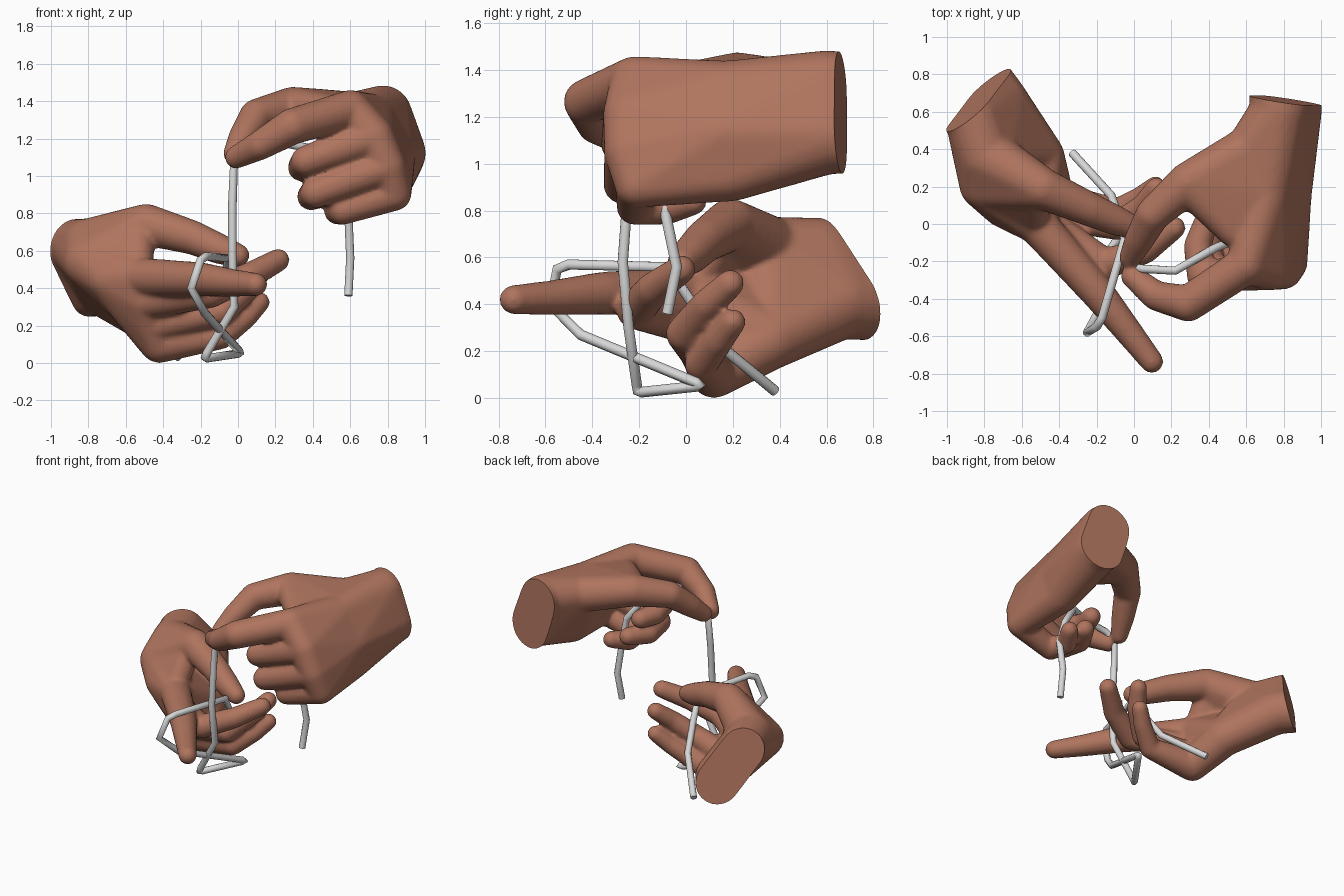
import bpy, bmesh
from mathutils import Vector


def material(name, rgb):
    m = bpy.data.materials.new(name)
    m.diffuse_color = (*rgb, 1)
    return m


skin = material("warm skin", (0.43, 0.175, 0.112))
cord_mat = material("pale grey cord", (0.68, 0.68, 0.68))

# Unit ball directions shared by every hull
ball = bmesh.new()
bmesh.ops.create_icosphere(ball, subdivisions=3, radius=1)
UNIT = [v.co.copy() for v in ball.verts]
ball.free()


def hull(bm, balls):
    """Convex skin around a few balls (x, y, z, radius)."""
    verts = [bm.verts.new(Vector((x, y, z)) + u * r) for x, y, z, r in balls for u in UNIT]
    bmesh.ops.convex_hull(bm, input=verts)
    loose = [v for v in verts if v.is_valid and not v.link_faces]
    bmesh.ops.delete(bm, geom=loose, context='VERTS')


def hand(name, masses, chains, cut_co, cut_no):
    """Palm masses and finger chains fused into one skin, cut flat at the wrist."""
    bm = bmesh.new()
    for m in masses:
        hull(bm, m)
    for c in chains:
        for a, b in zip(c, c[1:]):
            hull(bm, [a, b])
    raw = bpy.data.meshes.new(name + "_raw")
    bm.to_mesh(raw)
    bm.free()
    ob = bpy.data.objects.new(name, raw)
    bpy.context.collection.objects.link(ob)
    rm = ob.modifiers.new("fuse", 'REMESH')
    rm.mode = 'VOXEL'
    rm.voxel_size = 0.012
    sm = ob.modifiers.new("soften", 'SMOOTH')
    sm.factor = 0.5
    sm.iterations = 14
    dg = bpy.context.evaluated_depsgraph_get()
    mesh = bpy.data.meshes.new_from_object(ob.evaluated_get(dg))
    ob.modifiers.clear()
    ob.data = mesh
    bm = bmesh.new()
    bm.from_mesh(mesh)
    g = bm.verts[:] + bm.edges[:] + bm.faces[:]
    bmesh.ops.bisect_plane(bm, geom=g, plane_co=cut_co, plane_no=cut_no, clear_outer=True)
    bmesh.ops.holes_fill(bm, edges=[e for e in bm.edges if e.is_boundary], sides=0)
    bm.to_mesh(mesh)
    bm.free()
    mesh.materials.clear()
    mesh.materials.append(skin)
    bpy.ops.object.select_all(action='DESELECT')
    ob.select_set(True)
    bpy.context.view_layer.objects.active = ob
    bpy.ops.object.shade_smooth_by_angle(angle=0.9)
    return ob


# Upper hand: pinches the cord between thumb and index, other fingers curled
k_i, k_m = (0.60, -0.22, 1.355, .105), (0.73, -0.25, 1.21, .105)
k_r, k_p = (0.80, -0.25, 1.05, .10), (0.835, -0.21, 0.905, .093)
wr_a, wr_b = (0.775, 0.60, 1.33, .155), (0.84, 0.60, 1.12, .165)
low, back, top = (0.81, 0.20, 0.96, .12), (0.83, 0.15, 1.12, .12), (0.71, 0.17, 1.31, .13)
t_base, t_mcp = (0.62, 0.40, 1.32, .13), (0.29, 0.22, 1.365, .112)
hand("upper_hand", [
    [(0.76, 0.80, 1.32, .15), (0.84, 0.80, 1.12, .16), wr_a, wr_b],
    [wr_a, wr_b, low, back, top, t_base],
    [back, top, k_i, k_m],
    [low, back, top, k_m, k_r],
    [low, back, k_r, k_p],
    [t_base, t_mcp, top],
    [t_mcp, (0.53, -0.04, 1.34, .085), top],
], [
    [t_base, t_mcp, (0.10, 0.05, 1.32, .093), (0.03, -0.08, 1.21, .08), (-0.02, -0.18, 1.12, .06)],
    [k_i, (0.29, -0.425, 1.265, .098), (0.12, -0.385, 1.165, .08), (-0.01, -0.28, 1.10, .062)],
    [k_m, (0.365, -0.28, 1.08, .083), (0.34, -0.12, 1.045, .075), (0.38, 0.0, 1.04, .066)],
    [k_r, (0.415, -0.27, 0.91, .083), (0.39, -0.11, 0.89, .075), (0.46, 0.03, 0.90, .064)],
    [k_p, (0.56, -0.22, 0.815, .077), (0.53, -0.08, 0.81, .07), (0.60, 0.03, 0.84, .06)],
], (0.81, 0.66, 1.21), (0.16, 1, 0.05))

# Lower hand: index points forward, thumb presses down, other fingers cupped
k_i, k_m = (-0.52, 0.0, 0.455, .108), (-0.50, 0.01, 0.33, .10)
k_r, k_p = (-0.47, 0.07, 0.205, .10), (-0.42, 0.12, 0.105, .106)
wr_a, wr_b = (-0.86, 0.56, 0.62, .15), (-0.72, 0.66, 0.40, .15)
heel, side = (-0.50, 0.36, 0.25, .13), (-0.80, 0.21, 0.54, .135)
rim = (-0.70, 0.09, 0.45, .11)
t_base, t_mcp = (-0.79, 0.36, 0.62, .155), (-0.49, 0.19, 0.74, .112)
hand("lower_hand", [
    [(-0.98, 0.71, 0.62, .155), (-0.83, 0.80, 0.40, .155), wr_a, wr_b],
    [wr_a, wr_b, heel, side, t_base],
    [side, heel, rim, k_i, k_m],
    [side, heel, rim, k_m, k_r],
    [heel, rim, k_r, k_p],
    [t_base, t_mcp, side],
    [side, (-0.53, 0.17, 0.70, .09), (-0.54, 0.02, 0.49, .085)],
], [
    [t_base, t_mcp, (-0.24, 0.08, 0.67, .092), (-0.1, 0.02, 0.61, .082), (0.0, -0.02, 0.575, .063)],
    [k_i, (-0.20, -0.36, 0.447, .092), (-0.03, -0.575, 0.428, .075), (0.095, -0.735, 0.42, .063)],
    [k_m, (-0.15, -0.215, 0.375, .083), (0.06, -0.14, 0.465, .073), (0.215, -0.02, 0.55, .062)],
    [k_r, (-0.09, -0.01, 0.275, .077), (0.05, 0.09, 0.40, .068), (0.12, 0.19, 0.49, .06)],
    [k_p, (-0.09, 0.065, 0.145, .072), (0.04, 0.14, 0.245, .063), (0.115, 0.20, 0.325, .056)],
], (-0.83, 0.66, 0.52), (-0.62, 0.78, 0.2))

# Cord: looped over the lower index finger and held by the upper hand
path = [(-0.33, 0.38, 0.03), (-0.12, 0.15, 0.22), (-0.08, 0.03, 0.40), (-0.05, -0.08, 0.56),
        (-0.17, -0.50, 0.57), (-0.20, -0.55, 0.55), (-0.25, -0.58, 0.40), (-0.18, -0.45, 0.27),
        (0.005, 0.045, 0.065), (0.012, 0.062, 0.055), (0.0, 0.045, 0.05),
        (-0.165, -0.19, 0.025), (-0.177, -0.207, 0.03), (-0.165, -0.21, 0.055),
        (-0.02, -0.245, 0.30), (-0.03, -0.27, 0.58), (-0.03, -0.25, 0.85), (-0.02, -0.23, 1.10),
        (0.05, -0.24, 1.15), (0.22, -0.25, 1.18), (0.43, -0.13, 1.14), (0.55, -0.08, 0.97),
        (0.59, -0.09, 0.80), (0.60, -0.04, 0.56), (0.59, -0.08, 0.36)]
cu = bpy.data.curves.new("cord", 'CURVE')
cu.dimensions = '3D'
cu.bevel_depth = 0.023
cu.bevel_resolution = 3
cu.use_fill_caps = True
sp = cu.splines.new('POLY')
sp.points.add(len(path) - 1)
for p, co in zip(sp.points, path):
    p.co = (*co, 1)
cu.materials.append(cord_mat)
cord = bpy.data.objects.new("cord", cu)
bpy.context.collection.objects.link(cord)
